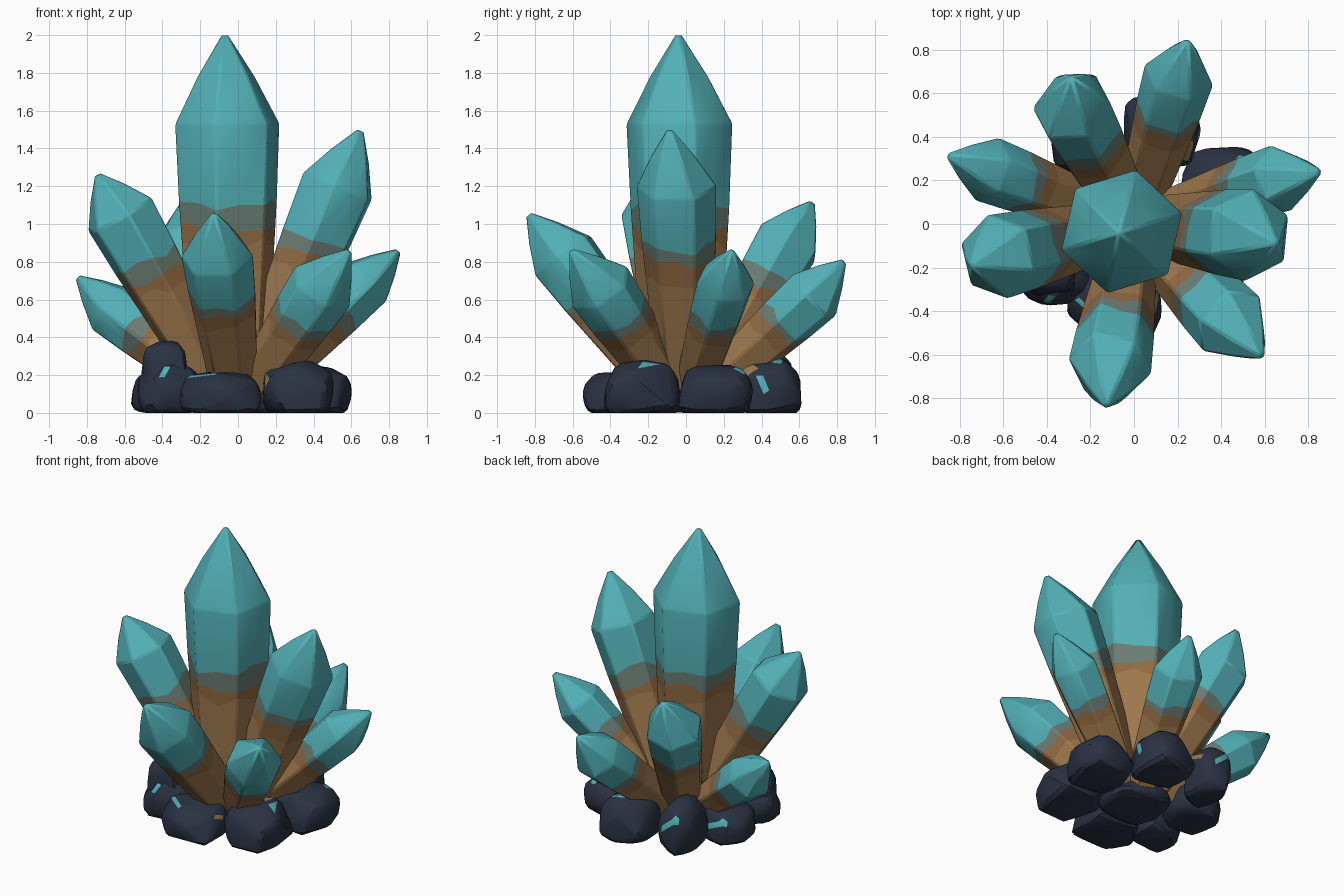
import bpy, bmesh, math, random
from mathutils import Vector

random.seed(7)
if "Cube" in bpy.data.objects:
    bpy.data.objects.remove(bpy.data.objects["Cube"])


def material(name, rgb):
    linear = [(c / 255) ** 2.2 for c in rgb] + [1]
    m = bpy.data.materials.new(name)
    m.use_nodes = True
    m.diffuse_color = linear
    m.node_tree.nodes["Principled BSDF"].inputs["Base Color"].default_value = linear
    return m


TAN = material("tan", (156, 119, 78))
RUST = material("rust brown", (144, 106, 68))
GREY = material("grey green", (107, 124, 116))
TEAL = material("teal", (83, 175, 181))
ROCK = material("dark slate", (46, 53, 68))


def finish(bm, name, mats, bevel):
    bmesh.ops.recalc_face_normals(bm, faces=bm.faces)
    mesh = bpy.data.meshes.new(name)
    bm.to_mesh(mesh)
    bm.free()
    ob = bpy.data.objects.new(name, mesh)
    bpy.context.collection.objects.link(ob)
    for m in mats:
        mesh.materials.append(m)
    bpy.ops.object.select_all(action="DESELECT")
    ob.select_set(True)
    bpy.context.view_layer.objects.active = ob
    bpy.ops.object.shade_smooth_by_angle(angle=math.radians(28))
    if bevel:
        mod = ob.modifiers.new("soft edges", "BEVEL")
        mod.width = bevel
        mod.limit_method = "ANGLE"
        mod.angle_limit = math.radians(22)


def crystal(name, base, shoulder, tip, radius, bands, taper=0.62, twist=0):
    """Hexagonal shaft widening to a shoulder, then a point; colour bands run across it."""
    base, shoulder, tip = Vector(base), Vector(shoulder), Vector(tip)
    axis = (shoulder - base).normalized()
    if axis.z > 0.98:
        rot = Vector((0, 0, 1)).rotation_difference(axis)
    else:
        rot = axis.to_track_quat("Z", "Y")
    # Corners and side midpoints of a hexagon
    corners = [Vector((math.cos(a), math.sin(a), 0))
               for a in (math.radians(60 * i + twist) for i in range(6))]
    outline = []
    for i, c in enumerate(corners):
        outline += [c, (c + corners[(i + 1) % 6]) / 2]
    bm = bmesh.new()
    rings = []
    for s, wave in [(0, 0)] + [(b, 0.03) for b in bands] + [(1, 0)]:
        ring = []
        for p in outline:
            t = s + random.uniform(-wave, wave)
            r = radius * (taper + (1 - taper) * min(1, t / 0.9))
            ring.append(bm.verts.new(base.lerp(shoulder, t) + rot @ (p * r)))
        rings.append(ring)
    # Slightly full point
    rings.append([bm.verts.new(shoulder.lerp(tip, 0.5) + rot @ (p * radius * 0.55))
                  for p in outline])
    n = len(outline)
    for k, (a, b) in enumerate(zip(rings, rings[1:])):
        for i in range(n):
            j = (i + 1) % n
            bm.faces.new((a[i], a[j], b[j], b[i])).material_index = min(k, 3)
    top = bm.verts.new(tip)
    for i in range(n):
        bm.faces.new((rings[-1][i], rings[-1][(i + 1) % n], top)).material_index = 3
    bm.faces.new(rings[0][::-1])
    finish(bm, name, (TAN, RUST, GREY, TEAL), 0.01)


# Central crystal
crystal("central_crystal", (-0.045, -0.025, 0.06), (-0.057, -0.035, 1.53),
        (-0.07, -0.04, 2.03), 0.29, (0.57, 0.64, 0.705), 0.7, 17)

# Surrounding crystals: shoulder centre, tip, radius, twist
around = {
    "left_tall": ((0.527, -0.05, 1.2), (0.66, -0.09, 1.52), 0.215, 0),
    "right_tall": ((-0.625, -0.15, 1.05), (-0.755, -0.19, 1.28), 0.2, 0),
    "front": ((-0.11, -0.65, 0.83), (-0.13, -0.85, 1.07), 0.195, 0),
    "front_side": ((0.445, -0.455, 0.665), (0.6, -0.62, 0.875), 0.183, 0),
    "left_back": ((0.67, 0.21, 0.69), (0.87, 0.245, 0.875), 0.16, 0),
    "back": ((0.205, 0.68, 0.625), (0.25, 0.855, 0.82), 0.167, 0),
    "back_side": ((-0.285, 0.54, 0.9), (-0.29, 0.68, 1.135), 0.188, 30),
    "right_back": ((-0.67, 0.25, 0.55), (-0.87, 0.32, 0.735), 0.157, 0),
}
for name, (shoulder, tip, radius, twist) in around.items():
    foot = (shoulder[0] * 0.12, shoulder[1] * 0.12, 0.08)
    crystal(name + "_crystal", foot, shoulder, tip, radius, (0.6, 0.68, 0.76), 0.64, twist)


def rock(name, x, y, half_x, half_y, height, flecks=1, stains=0):
    """Rounded boulder: hull of scattered points on a boxy ball, flat underneath."""
    bm = bmesh.new()
    for i in range(26):
        z = 1 - 2 * (i + 0.5) / 26
        a = i * 2.4 + random.uniform(-0.3, 0.3)
        r = math.sqrt(1 - z * z)
        d = Vector((r * math.cos(a), r * math.sin(a), z))
        d /= sum(abs(c) ** 3.5 for c in d) ** (1 / 3.5)
        d *= random.uniform(0.92, 1.04)
        bm.verts.new((x + d.x * half_x, y + d.y * half_y,
                      max(0, height * (0.34 + 0.66 * d.z))))
    hull = bmesh.ops.convex_hull(bm, input=bm.verts)
    loose = set(hull["geom_interior"]) | set(hull["geom_unused"])
    bmesh.ops.delete(bm, geom=[g for g in loose if isinstance(g, bmesh.types.BMVert)],
                     context="VERTS")
    bmesh.ops.dissolve_limit(bm, angle_limit=math.radians(12), verts=bm.verts, edges=bm.edges)
    bmesh.ops.bevel(bm, geom=list(bm.edges), offset=0.018, segments=1,
                    affect="EDGES", clamp_overlap=True)
    bm.normal_update()
    # Crystal flecks on outer upper facets, tan stains on the inner upper ones
    outer, inner = [], []
    for f in bm.faces:
        c = f.calc_center_median()
        if 0.0008 < f.calc_area() < 0.005 and c.z > height * 0.5:
            outward = f.normal.x * x + f.normal.y * y
            (outer if outward > 0 else inner).append(f)
    for faces, count, index in ((outer, flecks, 1), (inner, stains, 2)):
        for f in random.sample(faces, min(count, len(faces))):
            f.material_index = index
    finish(bm, name, (ROCK, TEAL, TAN), 0)


# Ring of boulders around a low core
rock("front_rock", -0.09, -0.355, 0.215, 0.2, 0.23, 2, 3)
rock("front_left_rock", 0.32, -0.235, 0.2, 0.21, 0.285, 1, 3)
rock("left_rock", 0.415, 0.15, 0.205, 0.205, 0.255, 1, 2)
rock("back_left_rock", 0.13, 0.43, 0.18, 0.195, 0.29, 3, 2)
rock("back_rock", -0.26, 0.4, 0.13, 0.17, 0.36, 2, 1)
rock("right_rock", -0.39, 0.1, 0.185, 0.18, 0.24, 2, 1)
rock("front_right_rock", -0.36, -0.23, 0.18, 0.15, 0.28, 1)
rock("front_right_top_rock", -0.385, -0.22, 0.13, 0.12, 0.4, 0)
rock("core_rock", 0, 0, 0.22, 0.22, 0.14, 0)
